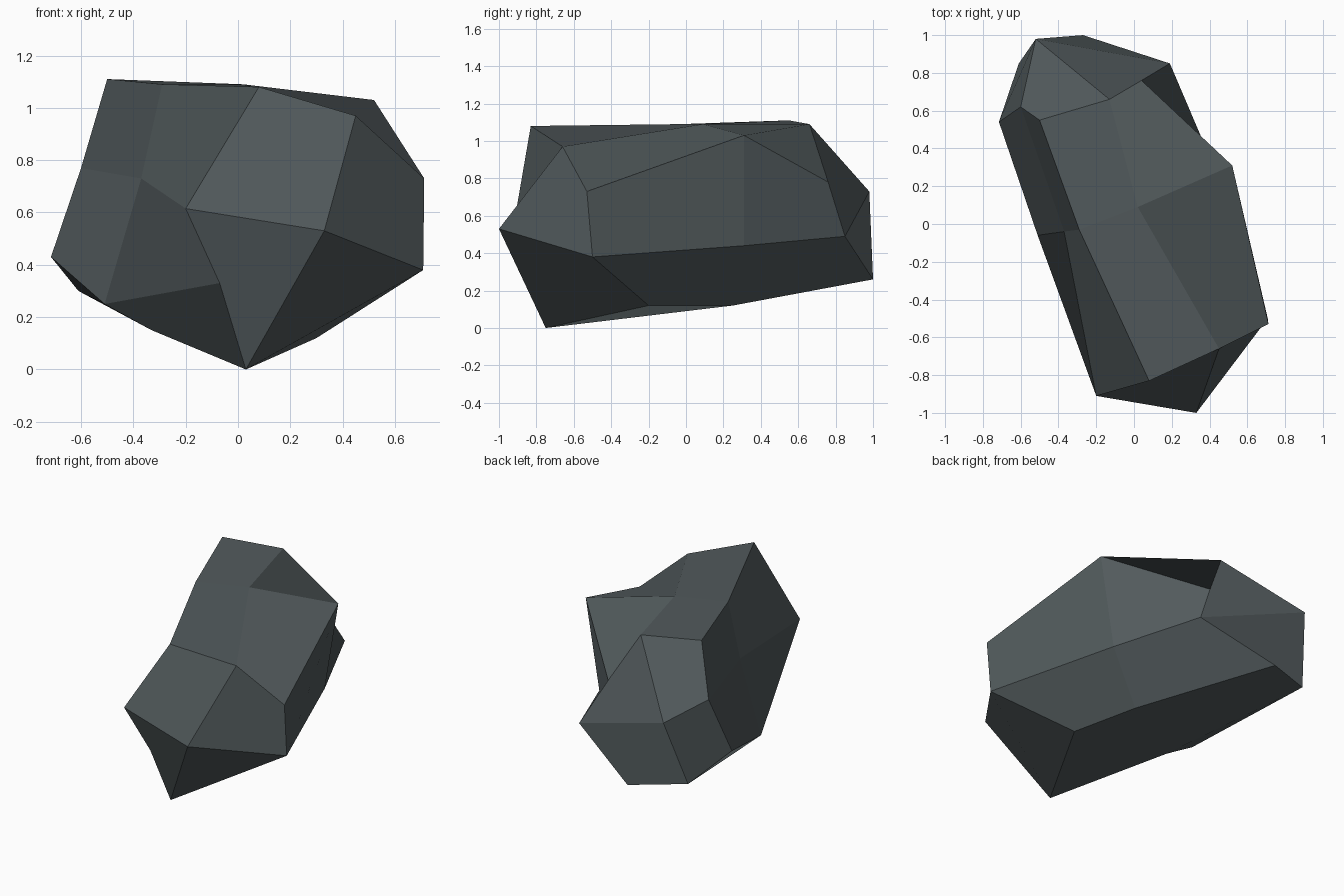
import bpy
import bmesh

if "Cube" in bpy.data.objects:
    bpy.data.objects.remove(bpy.data.objects["Cube"])

# Stone colour
mat = bpy.data.materials.new("dark slate grey")
mat.diffuse_color = (0.085, 0.104, 0.109, 1.0)
mat.use_nodes = True
mat.node_tree.nodes["Principled BSDF"].inputs["Base Color"].default_value = mat.diffuse_color

# Three eight-sided cross-sections, front to back, each starting at the left
# side and running over the top, down the right side and under the bottom
front_ring = [(-.20, -.91, .615), (.08, -.83, 1.08), (.45, -.66, .97), (.712, -.53, .73),
              (.708, -.50, .38), (.30, -.20, .12), (.03, -.75, 0), (-.07, -.82, .33)]
middle_ring = [(-.37, -.04, .73), (-.29, -.03, 1.09), (.02, .09, 1.09), (.52, .31, 1.03),
               (.42, .31, .44), (.20, .25, .12), (-.33, -.09, .15), (-.51, -.06, .25)]
back_ring = [(-.60, .62, .77), (-.50, .55, 1.11), (-.13, .66, 1.09), (.04, .76, .78),
             (.19, .85, .49), (-.27, 1.0, .26), (-.61, .85, .30), (-.715, .54, .43)]
front_tip = (.33, -1.0, .53)
back_tip = (-.52, .98, .73)

bm = bmesh.new()
rings = [[bm.verts.new(p) for p in ring] for ring in (front_ring, middle_ring, back_ring)]
nose, tail = bm.verts.new(front_tip), bm.verts.new(back_tip)

# Sides between neighbouring cross-sections
for a, b in zip(rings, rings[1:]):
    for i in range(8):
        j = (i + 1) % 8
        bm.faces.new((a[j], b[j], b[i], a[i]))

# Pointed ends, four quads each
front, _, back = rings
for i in range(0, 8, 2):
    k = (i + 2) % 8
    bm.faces.new((front[k], front[i + 1], front[i], nose))
    bm.faces.new((tail, back[i], back[i + 1], back[k]))

# Boulder object, flat shaded
mesh = bpy.data.meshes.new("boulder")
bm.to_mesh(mesh)
bm.free()
mesh.materials.append(mat)
bpy.context.collection.objects.link(bpy.data.objects.new("boulder", mesh))
